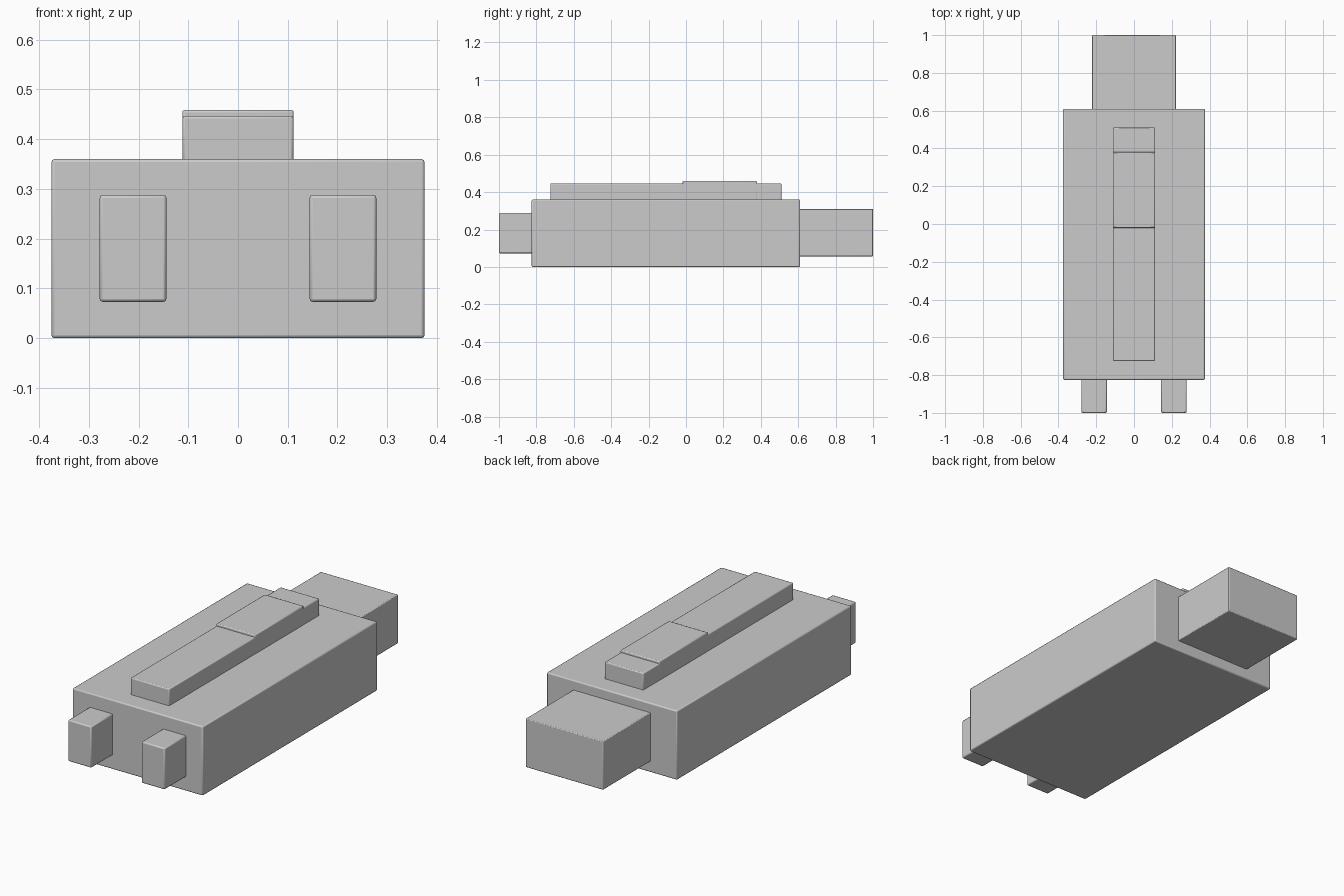
import bpy

if "Cube" in bpy.data.objects:
    bpy.data.objects.remove(bpy.data.objects["Cube"])


def box(name, x, y, z, bevel=0.006):
    """Softly bevelled box from (min, max) ranges on each axis."""
    lo, hi = zip(x, y, z)
    bpy.ops.mesh.primitive_cube_add(
        size=1, location=[(a + b) / 2 for a, b in zip(lo, hi)])
    ob = bpy.context.object
    ob.name = name
    ob.scale = [b - a for a, b in zip(lo, hi)]
    bpy.ops.object.transform_apply(location=False, rotation=False, scale=True)
    mod = ob.modifiers.new("soft_edges", 'BEVEL')
    mod.width = bevel
    mod.segments = 2
    bpy.ops.object.shade_smooth_by_angle()
    return ob


# Main casing
box("body", (-0.375, 0.375), (-0.825, 0.61), (0, 0.36))

# Plug at the back
box("plug", (-0.223, 0.223), (0.60, 1.0), (0.057, 0.31), 0.004)

# Raised rail on top, with the slider that sits over it
box("rail", (-0.1115, 0.1115), (-0.725, 0.51), (0.355, 0.447), 0.005)
box("slider", (-0.112, 0.112), (-0.02, 0.38), (0.355, 0.459), 0.005)

# Pair of lugs on the front
for side, name in ((-1, "left_lug"), (1, "right_lug")):
    box(name, sorted((side * 0.144, side * 0.278)), (-1.0, -0.815), (0.073, 0.288))
